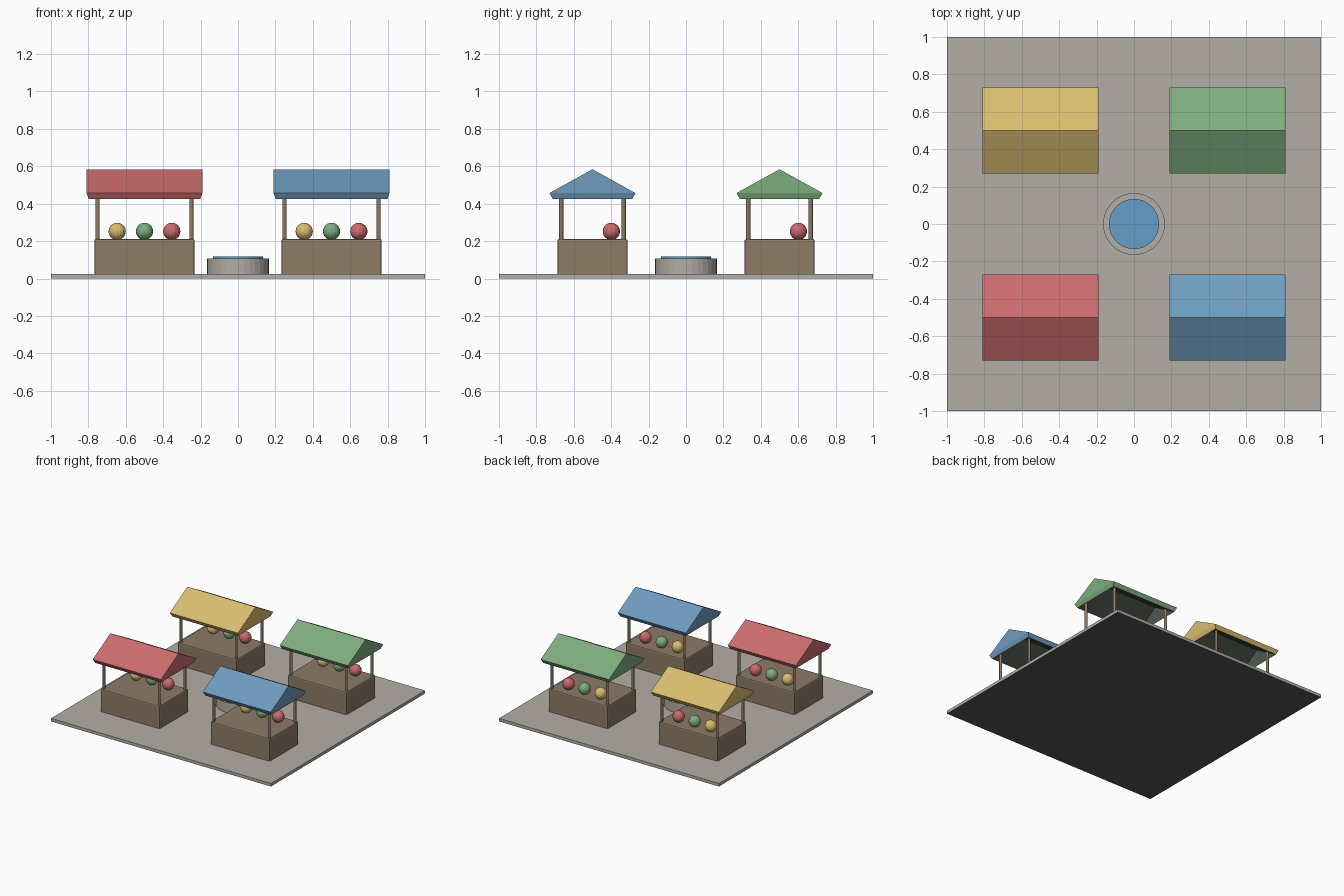
import bpy, bmesh, math

if "Cube" in bpy.data.objects:
    bpy.data.objects.remove(bpy.data.objects["Cube"])


def material(name, rgb):
    m = bpy.data.materials.new(name)
    m.diffuse_color = (*rgb, 1)
    m.use_nodes = True
    m.node_tree.nodes["Principled BSDF"].inputs["Base Color"].default_value = m.diffuse_color
    return m


STONE = material("stone_grey", (0.46, 0.42, 0.38))
WOOD = material("wood_brown", (0.27, 0.20, 0.135))
RED = material("red", (0.60, 0.15, 0.155))
BLUE = material("blue", (0.16, 0.33, 0.52))
YELLOW = material("yellow", (0.70, 0.51, 0.16))
GREEN = material("green", (0.21, 0.42, 0.21))
WATER = material("water_blue", (0.13, 0.34, 0.57))
DARK = material("dark_underside", (0.095, 0.093, 0.09))
LINING = material("dark_roof_lining", (0.075, 0.10, 0.08))


def finish(bm, name, mat, loc):
    mesh = bpy.data.meshes.new(name)
    bm.normal_update()
    bm.to_mesh(mesh)
    bm.free()
    mesh.materials.append(mat)
    ob = bpy.data.objects.new(name, mesh)
    ob.location = loc
    bpy.context.collection.objects.link(ob)
    return ob


def box(name, mat, loc, size):
    bm = bmesh.new()
    bmesh.ops.create_cube(bm, size=1)
    bmesh.ops.scale(bm, vec=size, verts=bm.verts)
    return finish(bm, name, mat, loc)


def cylinder(name, mat, x, y, z0, z1, r, sides):
    bm = bmesh.new()
    bmesh.ops.create_cone(bm, cap_ends=True, segments=sides,
                          radius1=r, radius2=r, depth=z1 - z0)
    return finish(bm, name, mat, (x, y, (z0 + z1) / 2))


def ball(name, mat, loc, r):
    bm = bmesh.new()
    bmesh.ops.create_uvsphere(bm, u_segments=16, v_segments=12, radius=r)
    return finish(bm, name, mat, loc)


def gable_roof(name, mat, x, y):
    # open-bottomed tent shape, thickened inwards, with a dark lining
    hx, hy, z0, z1 = 0.31, 0.23, 0.457, 0.584
    bm = bmesh.new()
    a, b, c, d = [bm.verts.new((sx * hx, sy * hy, z0))
                  for sx, sy in ((-1, -1), (1, -1), (1, 1), (-1, 1))]
    e, f = bm.verts.new((-hx, 0, z1)), bm.verts.new((hx, 0, z1))
    for face in ((a, b, f, e), (c, d, e, f), (b, c, f), (d, a, e)):
        bm.faces.new(face)
    ob = finish(bm, name, mat, (x, y, 0))
    ob.data.materials.append(LINING)
    s = ob.modifiers.new("thickness", "SOLIDIFY")
    s.thickness = 0.039
    s.offset = -1
    s.material_offset = 1
    s.material_offset_rim = 0


def stall(label, mat, x, y):
    # counter
    counter = box(label + "_counter", WOOD, (x, y, 0.1105), (0.537, 0.376, 0.201))
    b = counter.modifiers.new("soft_edges", "BEVEL")
    b.width = 0.01
    b.segments = 2
    # posts
    for sx in (-1, 1):
        for sy in (-1, 1):
            cylinder(label + "_post", WOOD, x + sx * 0.251, y + sy * 0.167,
                     0.2, 0.465, 0.011, 16)
    gable_roof(label + "_roof", mat, x, y)
    # goods on the counter
    for i, m in enumerate((YELLOW, GREEN, RED)):
        ball(label + "_fruit", m, (x + (i - 1) * 0.146, y + 0.101, 0.252), 0.046)


# paved square with a dark underside
paving = box("paving", STONE, (0, 0, 0.0125), (2, 2, 0.025))
paving.data.materials.append(DARK)
for p in paving.data.polygons:
    p.material_index = 1 if p.normal.z < -0.5 else 0

# fountain
cylinder("fountain_basin", STONE, 0, 0, 0.02, 0.107, 0.165, 32)
cylinder("fountain_water", WATER, 0, 0, 0.1, 0.118, 0.134, 32)

# four stalls
for label, mat, x, y in (("red_stall", RED, -0.5, -0.5), ("blue_stall", BLUE, 0.5, -0.5),
                         ("yellow_stall", YELLOW, -0.5, 0.5), ("green_stall", GREEN, 0.5, 0.5)):
    stall(label, mat, x, y)
